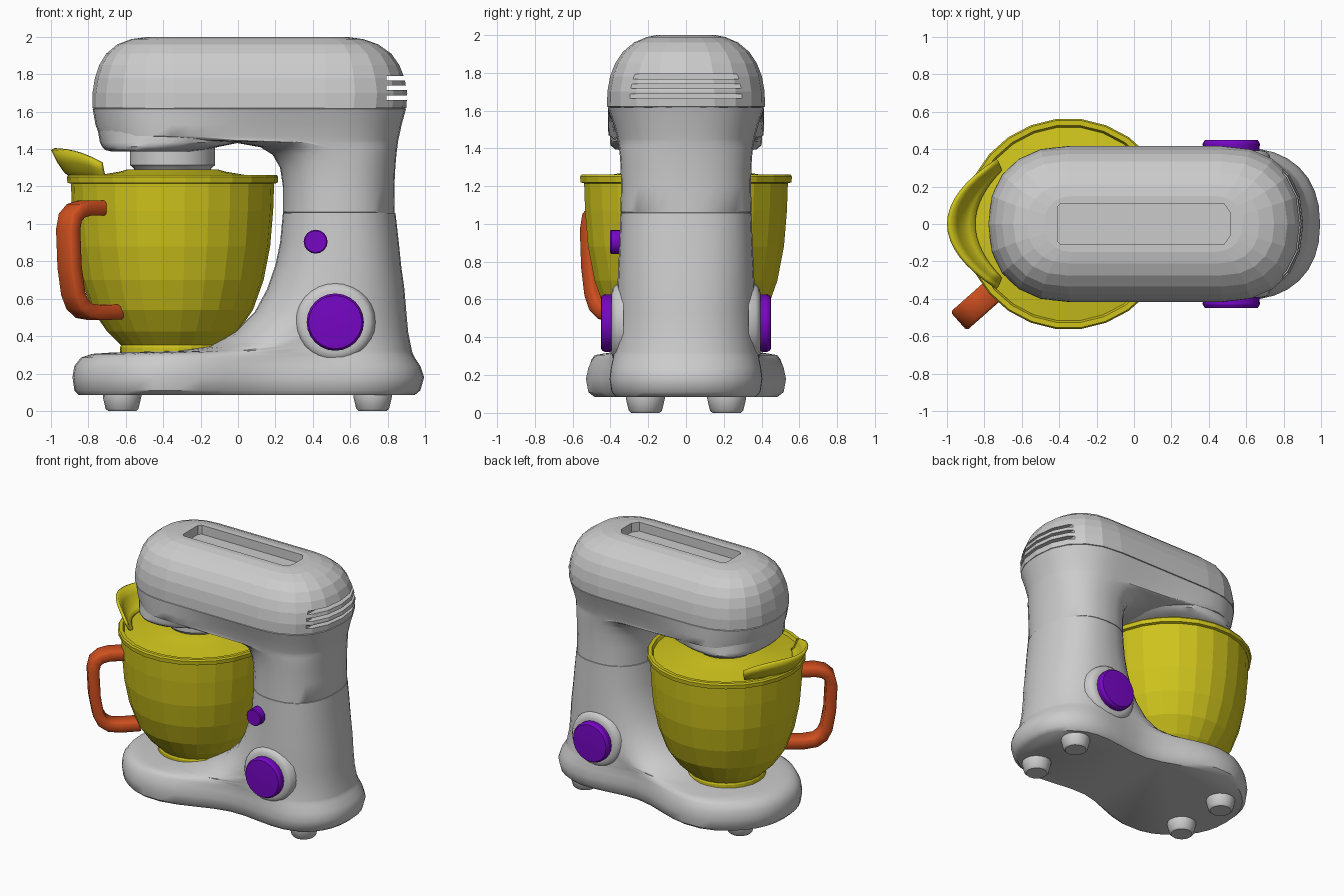
import bpy, bmesh, math
from mathutils import Vector, Matrix

if "Cube" in bpy.data.objects:
    bpy.data.objects.remove(bpy.data.objects["Cube"], do_unlink=True)


def material(name, rgb):
    m = bpy.data.materials.new(name)
    m.use_nodes = True
    m.diffuse_color = (*rgb, 1)
    m.node_tree.nodes["Principled BSDF"].inputs["Base Color"].default_value = (*rgb, 1)
    return m


GREY = material("light grey", (0.6, 0.6, 0.6))
YELLOW = material("yellow", (0.62, 0.55, 0.012))
ORANGE = material("orange", (0.63, 0.08, 0.014))
PURPLE = material("purple", (0.18, 0.002, 0.55))


def activate(ob):
    bpy.ops.object.select_all(action="DESELECT")
    ob.select_set(True)
    bpy.context.view_layer.objects.active = ob


def finish(name, bm, mat, smooth=None):
    bmesh.ops.recalc_face_normals(bm, faces=bm.faces)
    mesh = bpy.data.meshes.new(name)
    bm.to_mesh(mesh)
    bm.free()
    ob = bpy.data.objects.new(name, mesh)
    bpy.context.collection.objects.link(ob)
    mesh.materials.append(mat)
    if smooth:
        activate(ob)
        bpy.ops.object.shade_smooth_by_angle(angle=math.radians(smooth))
    return ob


def loft(name, rings, mat, smooth=None):
    """Skin a stack of equal-length closed rings and cap both ends."""
    bm = bmesh.new()
    vs = [[bm.verts.new(p) for p in r] for r in rings]
    n = len(vs[0])
    for a, b in zip(vs, vs[1:]):
        for i in range(n):
            j = (i + 1) % n
            bm.faces.new((a[i], a[j], b[j], b[i]))
    bm.faces.new(vs[0])
    bm.faces.new(vs[-1])
    return finish(name, bm, mat, smooth)


def revolve(name, profile, place, mat, segs=24, smooth=None):
    """Rings of (radius, height) about local z, moved by a matrix."""
    rings = [[place @ Vector((r * math.cos(math.tau * i / segs),
                              r * math.sin(math.tau * i / segs), h))
              for i in range(segs)] for r, h in profile]
    return loft(name, rings, mat, smooth)


def outline(z, xl, xr, hw, lobe=0, waist=0, power=2.3, steps=8):
    """Long section with round ends, wider at the front lobe, slimmer at the waist."""
    cap = min(hw * 1.05, 0.48 * (xr - xl))
    rear, front = xr - cap, xl + cap
    half = []
    for i in range(steps + 1):
        a = math.pi / 2 * i / steps
        half.append((max(math.cos(a), 0) ** (2 / power), math.sin(a) ** (2 / power)))
    side = [(rear + cap * c, s) for c, s in half]
    side += [(rear + (front - rear) * i / steps, 1) for i in range(1, steps)]
    side += [(front - cap * c, s) for c, s in reversed(half)]
    pts = []
    for x, s in side:
        w = 1 + lobe * math.exp(-((x + 0.38) / 0.34) ** 2) \
              - waist * math.exp(-((x - 0.2) / 0.25) ** 2)
        pts.append((x, hw * w * s, z))
    return pts + [(x, -y, z) for x, y, z in reversed(pts[1:-1])]


# Base, column and head underside, with a fine seam at the column joint
body = [(0.085, -0.85, 0.945, 0.375, 0.3, 0.12), (0.11, -0.875, 0.975, 0.4, 0.3, 0.12),
        (0.18, -0.885, 0.995, 0.41, 0.3, 0.12), (0.24, -0.875, 0.975, 0.403, 0.29, 0.11),
        (0.285, -0.84, 0.945, 0.394, 0.27, 0.1), (0.305, -0.78, 0.935, 0.39, 0.24, 0.08),
        (0.312, -0.68, 0.932, 0.388, 0.17, 0.07), (0.322, -0.4, 0.93, 0.386, 0.05, 0.06),
        (0.345, -0.18, 0.925, 0.382, 0, 0.05), (0.42, -0.02, 0.91, 0.375, 0, 0.03),
        (0.53, 0.09, 0.9, 0.37), (0.65, 0.155, 0.89, 0.364), (0.78, 0.2, 0.872, 0.358),
        (0.9, 0.225, 0.86, 0.352), (1.058, 0.24, 0.842, 0.347), (1.0595, 0.244, 0.838, 0.343),
        (1.0615, 0.244, 0.838, 0.343), (1.063, 0.24, 0.838, 0.347), (1.2, 0.24, 0.836, 0.344),
        (1.3, 0.225, 0.841, 0.346), (1.37, 0.185, 0.847, 0.351), (1.41, 0.12, 0.852, 0.356),
        (1.435, -0.02, 0.855, 0.36, 0.05), (1.447, -0.4, 0.857, 0.362, 0.12),
        (1.47, -0.74, 0.862, 0.367, 0.12), (1.53, -0.762, 0.875, 0.384, 0.075),
        (1.615, -0.777, 0.898, 0.414), (1.617, -0.773, 0.894, 0.41)]
loft("base_and_column", [outline(*s) for s in body], GREY, 40)

# Lower nose of the head, above the bowl
nose = [(1.388, -0.68, -0.22, 0.33), (1.395, -0.71, -0.18, 0.375), (1.415, -0.728, -0.09, 0.398),
        (1.435, -0.738, 0.01, 0.403), (1.5, -0.75, 0.1, 0.398)]
loft("head_nose", [outline(*s) for s in nose], GREY, 40)

# Motor head shell
shell = [(1.616, -0.772, 0.893, 0.409), (1.619, -0.774, 0.895, 0.411),
         (1.621, -0.779, 0.9, 0.418), (1.7, -0.778, 0.905, 0.416), (1.78, -0.765, 0.89, 0.402),
         (1.85, -0.742, 0.862, 0.375), (1.91, -0.705, 0.82, 0.335), (1.96, -0.645, 0.75, 0.275),
         (1.988, -0.57, 0.67, 0.21), (2.0, -0.48, 0.58, 0.15)]
head = loft("motor_head", [outline(*s, steps=5) for s in shell], GREY)


def cut(target, cutter):
    mod = target.modifiers.new("cut", "BOOLEAN")
    mod.operation, mod.solver, mod.object = "DIFFERENCE", "EXACT", cutter
    activate(target)
    bpy.ops.object.modifier_apply(modifier=mod.name)
    bpy.data.objects.remove(cutter, do_unlink=True)


# Top recess with clipped rear corners
recess = [(-0.41, -0.09), (-0.39, -0.11), (0.48, -0.11), (0.515, -0.06),
          (0.515, 0.06), (0.48, 0.11), (-0.39, 0.11), (-0.41, 0.09)]
cut(head, loft("recess_cutter", [[(x, y, z) for x, y in recess] for z in (1.93, 2.1)], GREY))

# Rear vent slots
for z in (1.675, 1.728, 1.78):
    slot = [(0.795, -0.5), (1.1, -0.5), (1.1, 0.5), (0.795, 0.5)]
    cut(head, loft("vent_cutter", [[(x, y, z + d) for x, y in slot] for d in (-0.012, 0.012)], GREY))

# Drive collar under the head
BOWL = Matrix.Translation((-0.35, 0, 0))
revolve("drive_collar", [(0.19, 1.27), (0.21, 1.3), (0.228, 1.315), (0.228, 1.42)],
        BOWL, GREY, 28, 30)

# Bowl and splash lid
revolve("bowl", [(0.2, 0.305), (0.28, 0.305), (0.28, 0.34), (0.275, 0.352), (0.35, 0.425),
                 (0.43, 0.54), (0.487, 0.7), (0.522, 0.88), (0.538, 1.07), (0.543, 1.215),
                 (0.562, 1.22), (0.565, 1.25), (0.557, 1.262), (0.53, 1.262), (0.515, 1.23)],
        BOWL, YELLOW, 26)
revolve("splash_lid", [(0.52, 1.2), (0.52, 1.24), (0.4, 1.26), (0.28, 1.28), (0.24, 1.292),
                       (0.1, 1.292)], BOWL, YELLOW, 26, 30)

# Pouring chute: flared wall between a low arc and a raised lip
bm = bmesh.new()
cols = []
for i in range(17):
    t = i / 8 - 1
    low = Vector((-0.85 + 0.14 * t * t, 0.29 * t, 1.25))
    lip = Vector((-0.99 + 0.26 * t * t, 0.34 * t, 1.4 - 0.075 * t ** 4))
    col = []
    for k in range(5):
        p = low.lerp(lip, k / 4)
        p.z -= 0.045 * math.sin(math.pi * k / 4) * (1 - 0.6 * t * t)
        col.append(bm.verts.new(p))
    cols.append(col)
for a, b in zip(cols, cols[1:]):
    for k in range(4):
        bm.faces.new((a[k], a[k + 1], b[k + 1], b[k]))
chute = finish("pouring_chute", bm, YELLOW, 40)
wall = chute.modifiers.new("wall", "SOLIDIFY")
wall.thickness, wall.offset = 0.022, 0

# Bowl handle: a flat band swept along a path in the radial plane
path = [Vector(p) for p in ((0.46, 1.085), (0.63, 1.085), (0.69, 1.07), (0.73, 1.035),
                            (0.745, 0.97), (0.735, 0.77), (0.71, 0.63), (0.68, 0.57),
                            (0.63, 0.535), (0.55, 0.525), (0.41, 0.53))]
turn = BOWL @ Matrix.Rotation(math.radians(221.5), 4, "Z")
rings = []
for i, p in enumerate(path):
    d = (path[min(i + 1, len(path) - 1)] - path[max(i - 1, 0)]).normalized()
    side = Vector((-d.y, d.x))
    ring = []
    for u, w in ((1, .8), (.7, 1), (-.7, 1), (-1, .8), (-1, -.8), (-.7, -1), (.7, -1), (1, -.8)):
        q = p + side * 0.04 * u
        ring.append(turn @ Vector((q.x, 0.066 * w, q.y)))
    rings.append(ring)
loft("bowl_handle", rings, ORANGE, 50)


def facing(x, z, side):
    """Local z points out of the given side of the machine."""
    return Matrix.Translation((x, 0, z)) @ Matrix.Rotation(-side * math.pi / 2, 4, "X")


# Side dials with their raised collars
for side, label in ((-1, "right"), (1, "left")):
    place = facing(0.52, 0.475, side)
    revolve(label + "_dial_collar", [(0.215, 0.33), (0.205, 0.37), (0.19, 0.386), (0.165, 0.393)],
            place, GREY, 28, 40)
    revolve(label + "_dial", [(0.15, 0.37), (0.153, 0.43), (0.142, 0.448), (0.12, 0.45)],
            place, PURPLE, 24, 30)

# Small button on the front side only
revolve("speed_button", [(0.064, 0.31), (0.064, 0.395), (0.058, 0.402)],
        facing(0.415, 0.905, -1), PURPLE, 16, 30)

# Feet
for x, end in ((-0.62, "bowl_end"), (0.72, "column_end")):
    for side, label in ((-1, "right"), (1, "left")):
        revolve(f"foot_{end}_{label}", [(0.075, 0), (0.088, 0.012), (0.103, 0.075), (0.103, 0.1)],
                Matrix.Translation((x, side * 0.215, 0)), GREY, 16, 40)
